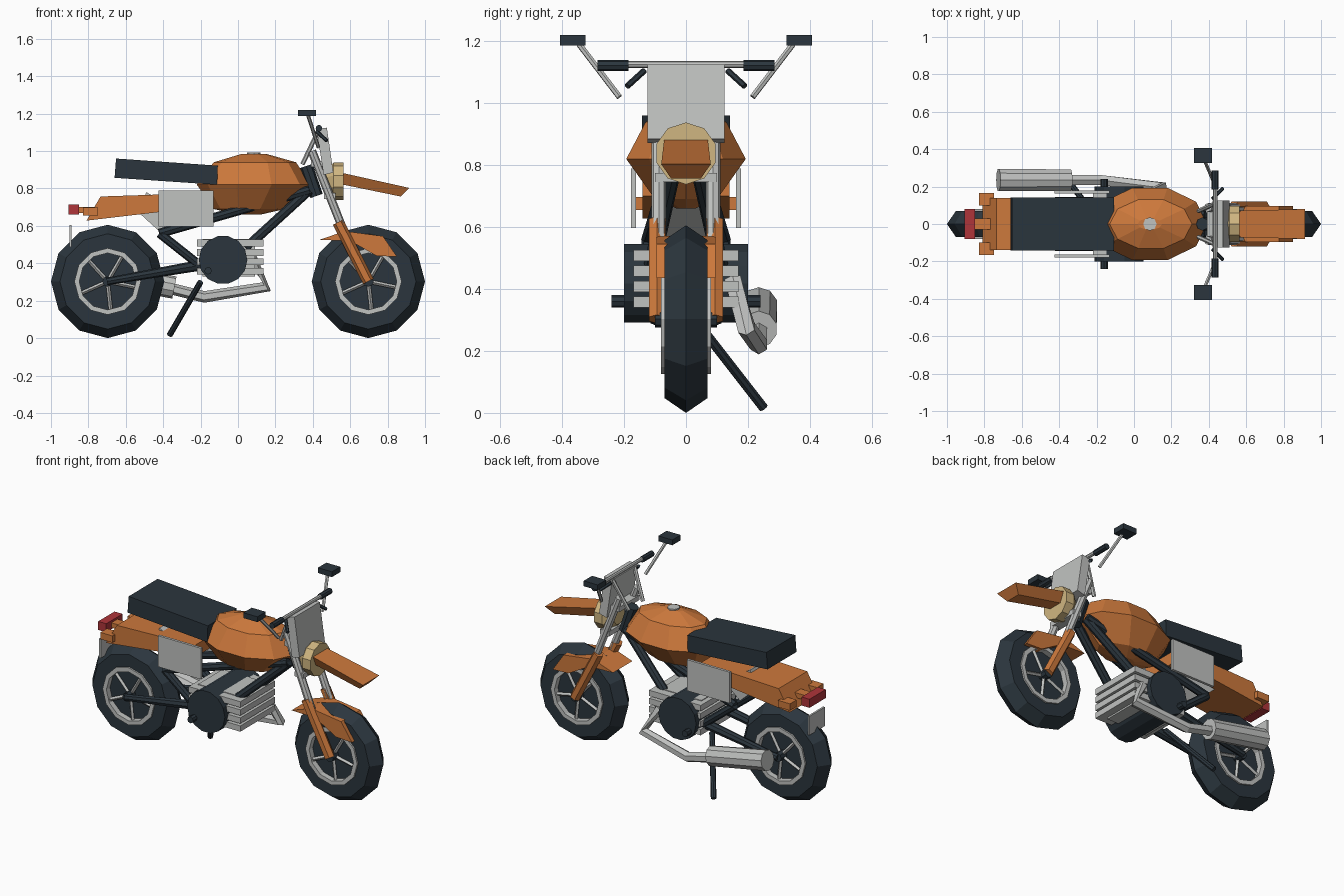
import bpy, bmesh
from math import cos, sin, pi
from mathutils import Vector

if "Cube" in bpy.data.objects:
    bpy.data.objects.remove(bpy.data.objects["Cube"], do_unlink=True)


def material(name, rgb):
    m = bpy.data.materials.new(name)
    m.use_nodes = True
    m.diffuse_color = (*rgb, 1)
    m.node_tree.nodes["Principled BSDF"].inputs["Base Color"].default_value = (*rgb, 1)
    return m


ORANGE = material("orange paint", (0.61, 0.19, 0.045))
GREY = material("light metal", (0.53, 0.54, 0.53))
DARK = material("dark rubber", (0.024, 0.036, 0.047))
TAN = material("lamp tan", (0.63, 0.47, 0.22))
RED = material("tail red", (0.43, 0.035, 0.042))
SIDES = ((-1, "right"), (1, "left"))


def loft(name, rings, mat, closed=False):
    """Skin a list of equally long point rings, capped unless closed."""
    bm = bmesh.new()
    loops = [[bm.verts.new(p) for p in ring] for ring in rings]
    pairs = list(zip(loops, loops[1:]))
    if closed:
        pairs.append((loops[-1], loops[0]))
    else:
        bm.faces.new(loops[0])
        bm.faces.new(loops[-1])
    n = len(loops[0])
    for a, b in pairs:
        for i in range(n):
            j = (i + 1) % n
            bm.faces.new((a[i], a[j], b[j], b[i]))
    bmesh.ops.recalc_face_normals(bm, faces=bm.faces)
    mesh = bpy.data.meshes.new(name)
    bm.to_mesh(mesh)
    bm.free()
    mesh.materials.append(mat)
    ob = bpy.data.objects.new(name, mesh)
    bpy.context.collection.objects.link(ob)
    return ob


def prism(name, profile, y0, y1, mat):
    """Side profile in x, z pushed across y."""
    return loft(name, [[(x, y, z) for x, z in profile] for y in (y0, y1)], mat)


def box(name, lo, hi, mat):
    profile = [(lo[0], lo[2]), (hi[0], lo[2]), (hi[0], hi[2]), (lo[0], hi[2])]
    return prism(name, profile, lo[1], hi[1], mat)


def tube(name, path, radii, mat, sides=8):
    """Tube along a path; radii is one number or one per point."""
    pts = [Vector(p) for p in path]
    if not isinstance(radii, (list, tuple)):
        radii = [radii] * len(pts)
    rings = []
    for i, p in enumerate(pts):
        d = (pts[min(i + 1, len(pts) - 1)] - pts[max(i - 1, 0)]).normalized()
        ref = Vector((0, 1, 0)) if abs(d.y) < 0.9 else Vector((0, 0, 1))
        u = d.cross(ref).normalized()
        v = d.cross(u)
        angles = [2 * pi * k / sides for k in range(sides)]
        rings.append([p + radii[i] * (u * cos(a) + v * sin(a)) for a in angles])
    return loft(name, rings, mat)


def wheel_ring(name, cx, section, sides, mat):
    """Revolve an r, y section around the axle."""
    rings = []
    for k in range(sides):
        a = 2 * pi * k / sides
        rings.append([(cx + r * cos(a), y, 0.303 + r * sin(a)) for r, y in section])
    return loft(name, rings, mat, closed=True)


# Wheels: peaked tyre, closed disc, rims, spokes and axle
for cx, end in ((-0.697, "rear"), (0.697, "front")):
    wheel_ring(end + "_tyre", cx, [(0.303, 0), (0.255, 0.07), (0.175, 0.07),
                                   (0.175, -0.07), (0.255, -0.07)], 12, DARK)
    tube(end + "_disc", [(cx, -0.045, 0.303), (cx, 0.045, 0.303)], 0.18, DARK, 12)
    tube(end + "_axle", [(cx, -0.1, 0.303), (cx, 0.1, 0.303)], 0.028, DARK)
    for s, side in SIDES:
        wheel_ring(f"{end}_rim_{side}", cx, [(0.178, s * 0.04), (0.178, s * 0.08),
                                             (0.152, s * 0.08), (0.152, s * 0.04)], 12, GREY)
        for k in range(5):
            a = 2 * pi * k / 5 + 1.05
            tube(f"{end}_spoke_{side}_{k}", [(cx, s * 0.06, 0.303),
                 (cx + 0.16 * cos(a), s * 0.06, 0.303 + 0.16 * sin(a))], 0.011, GREY, 4)

# Fuel tank: stacked oval rings
tank_rings = []
for x0, x1, ry, z in ((0.02, 0.15, 0.03, 0.985), (-0.13, 0.31, 0.13, 0.94),
                      (-0.22, 0.39, 0.193, 0.82), (-0.13, 0.25, 0.1, 0.69),
                      (0.0, 0.12, 0.03, 0.66)):
    ang = [2 * pi * k / 10 for k in range(10)]
    tank_rings.append([((x0 + x1) / 2 + (x1 - x0) / 2 * cos(a), ry * sin(a) / 0.951, z)
                       for a in ang])
loft("fuel_tank", tank_rings, ORANGE)
tube("tank_cap", [(0.085, 0, 0.97), (0.085, 0, 0.993)], 0.036, GREY)

# Seat, tail and rear details
prism("seat", [(-0.66, 0.857), (-0.112, 0.82), (-0.108, 0.922), (-0.652, 0.96)],
      -0.142, 0.142, DARK)
prism("tail_fender", [(-0.81, 0.628), (-0.2, 0.7), (-0.2, 0.775), (-0.735, 0.757)],
      -0.14, 0.14, ORANGE)
prism("air_box", [(-0.49, 0.78), (-0.535, 0.675), (-0.42, 0.57), (-0.3, 0.67)],
      -0.07, 0.07, GREY)
box("tail_light", (-0.905, -0.08, 0.66), (-0.85, 0.08, 0.713), RED)
box("tail_light_bracket", (-0.855, -0.03, 0.67), (-0.76, 0.03, 0.7), ORANGE)
box("rear_plate", (-0.902, -0.075, 0.487), (-0.89, 0.075, 0.605), GREY)
for s, side in SIDES:
    ys = sorted((s * 0.1, s * 0.165))
    box("rear_signal_" + side, (-0.83, ys[0], 0.655), (-0.748, ys[1], 0.697), ORANGE)
    ys = sorted((s * 0.162, s * 0.178))
    box("side_panel_" + side, (-0.425, ys[0], 0.597), (-0.13, ys[1], 0.79), GREY)

# Engine: finned block, round covers and foot pegs
box("engine_core", (-0.19, -0.12, 0.33), (0.09, 0.12, 0.53), GREY)
for k in range(4):
    z = 0.34 + 0.05 * k
    box(f"engine_fin_{k}", (-0.22, -0.17, z), (0.135, 0.17, z + 0.036), GREY)
tube("engine_cover", [(-0.08, -0.2, 0.418), (-0.08, 0.2, 0.418)], 0.13, DARK, 14)
tube("foot_pegs", [(-0.16, -0.24, 0.36), (-0.16, 0.24, 0.36)], 0.02, DARK)

# Exhaust and stand
tube("exhaust_pipe", [(0.07, 0.15, 0.43), (0.155, 0.195, 0.275), (-0.18, 0.235, 0.22),
                      (-0.42, 0.235, 0.28)], 0.031, GREY, 6)
tube("muffler", [(-0.34, 0.235, 0.27), (-0.725, 0.235, 0.345)], [0.06, 0.062], GREY, 10)
tube("kick_stand", [(-0.2, 0.03, 0.3), (-0.365, 0.25, 0.017)], 0.016, DARK)

# Frame tubes, swing arm and fork on both sides
for s, side in SIDES:
    tube("backbone_" + side, [(0.38, s * 0.05, 0.79), (-0.42, s * 0.12, 0.56)], 0.025, DARK)
    tube("down_tube_" + side, [(0.38, s * 0.04, 0.79), (0.04, s * 0.11, 0.48)], 0.026, DARK)
    tube("rear_tube_" + side, [(-0.42, s * 0.12, 0.56), (-0.18, s * 0.12, 0.37)], 0.024, DARK)
    tube("swing_arm_" + side, [(-0.7, s * 0.1, 0.303), (-0.14, s * 0.11, 0.4)],
         [0.02, 0.03], DARK)
    tube("fork_upper_" + side, [(0.395, s * 0.088, 1.0), (0.57, s * 0.088, 0.56)], 0.023, GREY)
    tube("fork_lower_" + side, [(0.535, s * 0.093, 0.62), (0.697, s * 0.093, 0.303)],
         0.031, ORANGE, 6)
for x, z in ((0.42, 0.93), (0.49, 0.76)):
    box("fork_clamp", (x - 0.03, -0.1, z - 0.015), (x + 0.03, 0.1, z + 0.015), GREY)
tube("steering_head", [(0.365, 0, 0.92), (0.42, 0, 0.76)], 0.035, DARK)

# Front fenders, lamp and number board
prism("wheel_fender", [(0.435, 0.525), (0.57, 0.572), (0.775, 0.545), (0.85, 0.435),
                       (0.74, 0.44), (0.6, 0.52)], -0.095, 0.095, ORANGE)
loft("high_fender", [[(x, -w, t), (x, w, t), (x - d, 0.6 * w, b), (x - d, -0.6 * w, b)]
                     for x, w, t, b, d in ((0.54, 0.07, 0.887, 0.825, 0),
                                           (0.915, 0.08, 0.803, 0.757, 0.045))], ORANGE)
tube("headlight", [(0.46, 0, 0.84), (0.51, 0, 0.838), (0.565, 0, 0.838)],
     [0.055, 0.1, 0.1], TAN, 10)
prism("front_board", [(0.42, 1.117), (0.475, 1.125), (0.51, 0.885), (0.458, 0.872)],
      -0.125, 0.125, GREY)

# Handlebar, grips, levers and mirrors
tube("handlebar", [(0.435, -0.2, 1.125), (0.435, 0.2, 1.125)], 0.012, GREY)
for s, side in SIDES:
    tube("bar_riser_" + side, [(0.345, s * 0.07, 0.93), (0.435, s * 0.11, 1.12)], 0.012, GREY, 6)
    tube("grip_" + side, [(0.433, s * 0.185, 1.122), (0.433, s * 0.285, 1.122)], 0.018, DARK)
    tube("lever_" + side, [(0.42, s * 0.135, 1.105), (0.475, s * 0.19, 1.055)], 0.01, DARK, 6)
    tube("mirror_arm_" + side, [(0.43, s * 0.215, 1.02), (0.375, s * 0.345, 1.19)],
         0.01, GREY, 6)
    ys = sorted((s * 0.325, s * 0.407))
    box("mirror_" + side, (0.322, ys[0], 1.187), (0.418, ys[1], 1.22), DARK)
